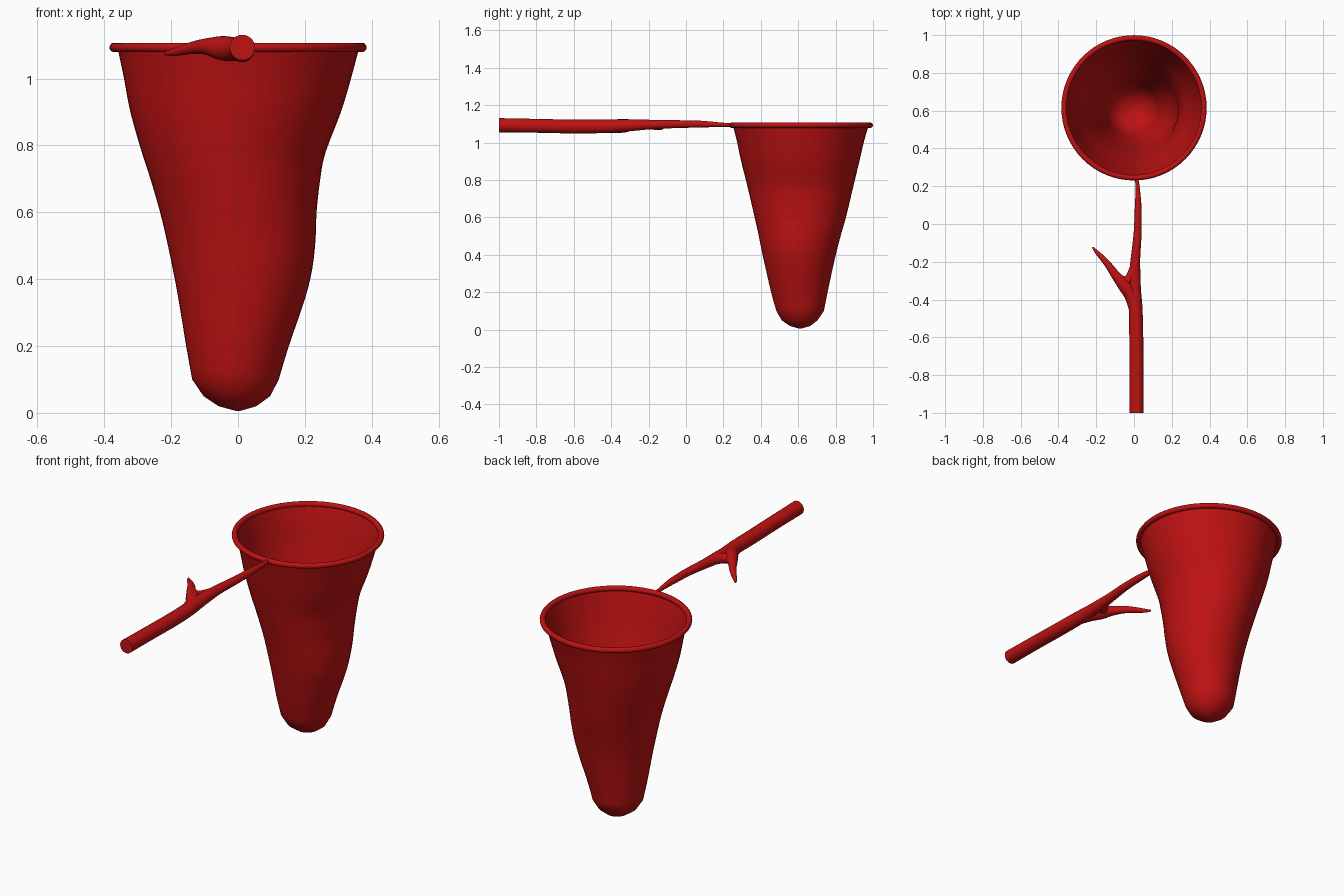
import bpy, bmesh, math
from mathutils import Vector

if "Cube" in bpy.data.objects:
    bpy.data.objects.remove(bpy.data.objects["Cube"])

red = bpy.data.materials.new("red")
red.diffuse_color = (0.52, 0.006, 0.006, 1)
red.use_nodes = True
red.node_tree.nodes["Principled BSDF"].inputs["Base Color"].default_value = red.diffuse_color


def smooth_rows(rows, steps):
    """Catmull-Rom refinement of a list of number tuples."""
    out = []
    for i in range(len(rows) - 1):
        a, b, c, d = (rows[min(max(i + k, 0), len(rows) - 1)] for k in (-1, 0, 1, 2))
        for s in range(steps):
            t = s / steps
            out.append(tuple(0.5 * (2 * q + (r - p) * t + (2 * p - 5 * q + 4 * r - u) * t * t
                                    + (3 * q - p - 3 * r + u) * t ** 3)
                             for p, q, r, u in zip(a, b, c, d)))
    return out + [rows[-1]]


def loft(name, rings, cap_start=False, cap_end=False, angle=50):
    """Skin a row of equal-sized point rings."""
    bm = bmesh.new()
    loops = [[bm.verts.new(p) for p in ring] for ring in rings]
    n = len(loops[0])
    for a, b in zip(loops, loops[1:]):
        for i in range(n):
            j = (i + 1) % n
            bm.faces.new((a[i], a[j], b[j], b[i]))
    if cap_start:
        bm.faces.new(loops[0][::-1])
    if cap_end:
        bm.faces.new(loops[-1])
    mesh = bpy.data.meshes.new(name)
    bm.to_mesh(mesh)
    bm.free()
    return finish(bpy.data.objects.new(name, mesh), angle, True)


def finish(ob, angle, link=False):
    if link:
        bpy.context.collection.objects.link(ob)
    bpy.ops.object.select_all(action='DESELECT')
    ob.select_set(True)
    bpy.context.view_layer.objects.active = ob
    if not ob.data.materials:
        ob.data.materials.append(red)
    bpy.ops.object.shade_smooth_by_angle(angle=math.radians(angle))
    return ob


def tube(name, rows, n=24):
    """Round limb through rows of x, y, z, radius."""
    rows = smooth_rows(rows, 5)
    pts = [Vector(r[:3]) for r in rows]
    rings = []
    for i, row in enumerate(rows):
        tan = (pts[min(i + 1, len(pts) - 1)] - pts[max(i - 1, 0)]).normalized()
        side = tan.cross(Vector((0, 0, 1))).normalized()
        up = side.cross(tan)
        rings.append([pts[i] + row[3] * (math.cos(t) * side - math.sin(t) * up)
                      for t in (-2 * math.pi * k / n for k in range(n))])
    return loft(name, rings, True, True)


# Net bag: z, left, right, front, back extents of each cross-section
sides = [(0.10, -0.137, 0.122, 0.483, 0.737), (0.20, -0.155, 0.152, 0.455, 0.757),
         (0.34, -0.178, 0.200, 0.423, 0.787), (0.43, -0.195, 0.222, 0.403, 0.808),
         (0.52, -0.214, 0.232, 0.385, 0.832), (0.60, -0.233, 0.235, 0.367, 0.855),
         (0.70, -0.262, 0.246, 0.344, 0.879), (0.78, -0.288, 0.262, 0.325, 0.898),
         (0.90, -0.322, 0.308, 0.295, 0.927), (1.00, -0.341, 0.338, 0.274, 0.950),
         (1.09, -0.360, 0.362, 0.252, 0.976)]
tip = [(0.005, -0.003, 0.003, 0.608, 0.614), (0.02, -0.058, 0.055, 0.555, 0.665),
       (0.05, -0.103, 0.096, 0.512, 0.703)]
rings = []
for z, l, r, f, b in tip + smooth_rows(sides, 3):
    rings.append([((l + r) / 2 + (r - l) / 2 * math.cos(t), (f + b) / 2 + (b - f) / 2 * math.sin(t), z)
                  for t in (2 * math.pi * k / 48 for k in range(48))])
loft("net_bag", rings, cap_start=True, angle=60)

# Hoop around the mouth
bpy.ops.mesh.primitive_torus_add(location=(0, 0.615, 1.093), major_radius=0.370, minor_radius=0.0145,
                                 major_segments=64, minor_segments=14)
hoop = bpy.context.object
hoop.name = "hoop"
finish(hoop, 60)

# Stick handle, tapering to the hoop
tube("handle", [(0.013, -1.0, 1.093, 0.038), (0.013, -0.8, 1.090, 0.037), (0.012, -0.6, 1.086, 0.037),
                (0.009, -0.45, 1.087, 0.036), (0.004, -0.35, 1.090, 0.033), (0.004, -0.27, 1.094, 0.030),
                (0.008, -0.18, 1.097, 0.025), (0.019, -0.05, 1.099, 0.021), (0.022, 0.08, 1.099, 0.018),
                (0.020, 0.18, 1.096, 0.012), (0.014, 0.245, 1.094, 0.009)])

# Twig forking off the handle
tube("twig", [(0.008, -0.46, 1.087, 0.032), (-0.014, -0.38, 1.088, 0.036), (-0.050, -0.325, 1.091, 0.036),
              (-0.092, -0.278, 1.096, 0.025), (-0.130, -0.225, 1.093, 0.019), (-0.165, -0.183, 1.085, 0.015),
              (-0.200, -0.146, 1.077, 0.010), (-0.219, -0.123, 1.075, 0.004)])
# Web filling the crotch of the fork
tube("fork_web", [(-0.085, -0.292, 1.095, 0.016), (-0.05, -0.302, 1.093, 0.025),
                  (-0.02, -0.285, 1.094, 0.026), (0.002, -0.23, 1.096, 0.024)])
